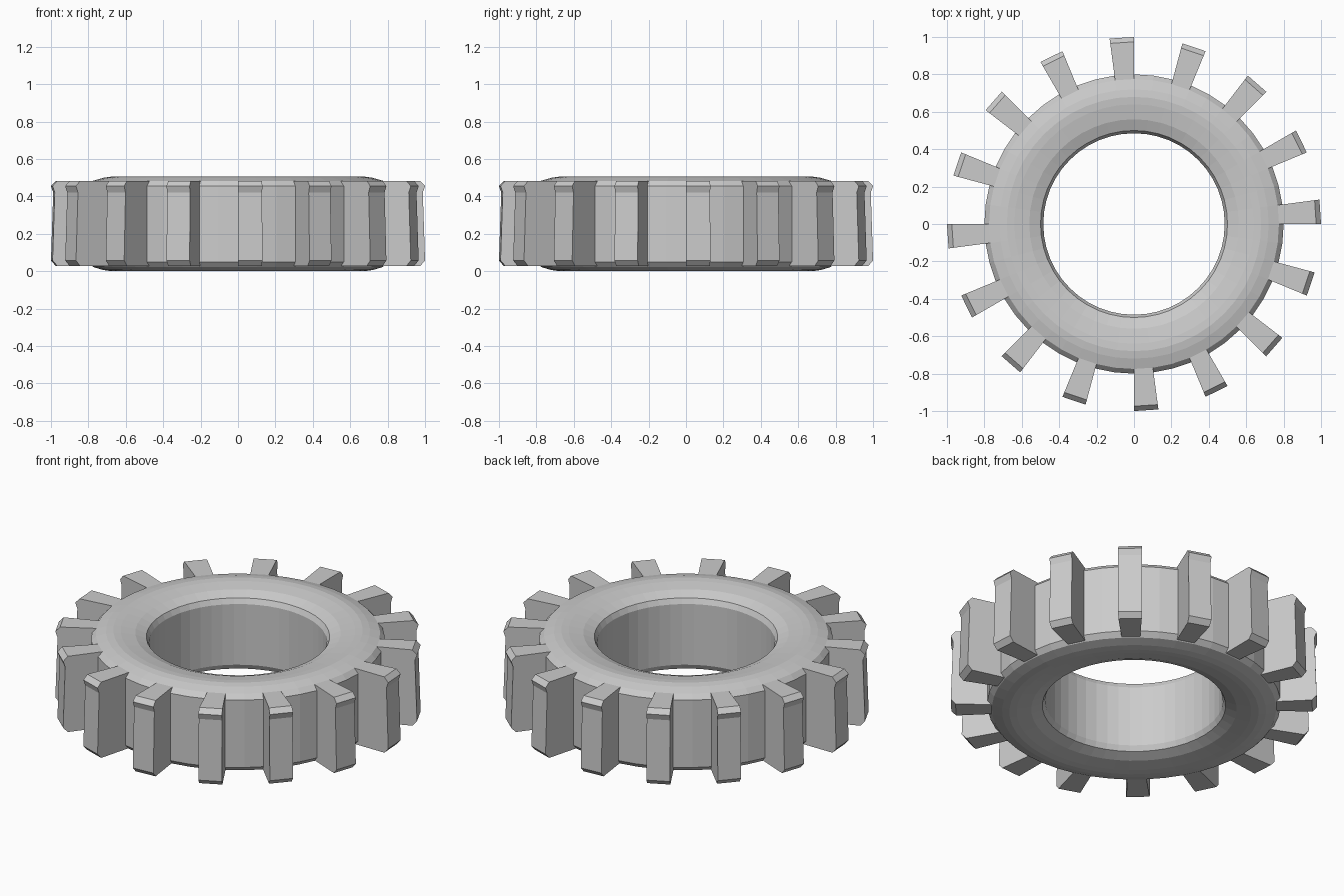
import bpy, bmesh, math

if "Cube" in bpy.data.objects:
    bpy.data.objects.remove(bpy.data.objects["Cube"])

SEGMENTS = 48      # ring facets; every third facet carries a tooth
MID = 0.2525       # mid height of the wheel


def sweep(bm, profile, first, count):
    """Revolve a closed (radius, z) profile over facets; cap it if not a full turn."""
    full = count == SEGMENTS
    rows = []
    for i in range(count if full else count + 1):
        a = math.tau * (first + i) / SEGMENTS
        rows.append([bm.verts.new((r * math.cos(a), r * math.sin(a), z)) for r, z in profile])
    n = len(profile)
    for i in range(count):
        a, b = rows[i], rows[(i + 1) % len(rows)]
        for j in range(n):
            k = (j + 1) % n
            bm.faces.new((a[j], b[j], b[k], a[k]))
    if not full:
        bm.faces.new(rows[0])
        bm.faces.new(rows[-1][::-1])


def finish(bm, name):
    bmesh.ops.recalc_face_normals(bm, faces=bm.faces)
    mesh = bpy.data.meshes.new(name)
    bm.to_mesh(mesh)
    bm.free()
    bpy.context.collection.objects.link(bpy.data.objects.new(name, mesh))


# Ring body: softly crowned section, mirrored top to bottom
upper = [(0.485, 0.435), (0.50, 0.465), (0.56, 0.489), (0.64, 0.502), (0.68, 0.505),
         (0.72, 0.499), (0.775, 0.483), (0.80, 0.455)]
lower = [(r, 2 * MID - z) for r, z in reversed(upper)]
bm = bmesh.new()
sweep(bm, upper + lower, 0, SEGMENTS)
finish(bm, "ring_body")

# Teeth: one facet wide, chamfered outer edges and a slight lip under the top
tooth = [(0.775, 0.483), (0.974, 0.483), (1.0, 0.455), (0.988, 0.42),
         (1.0, 0.057), (0.974, 0.027), (0.775, 0.027)]
bm = bmesh.new()
for i in range(0, SEGMENTS, 3):
    sweep(bm, tooth, i, 1)
finish(bm, "teeth")
